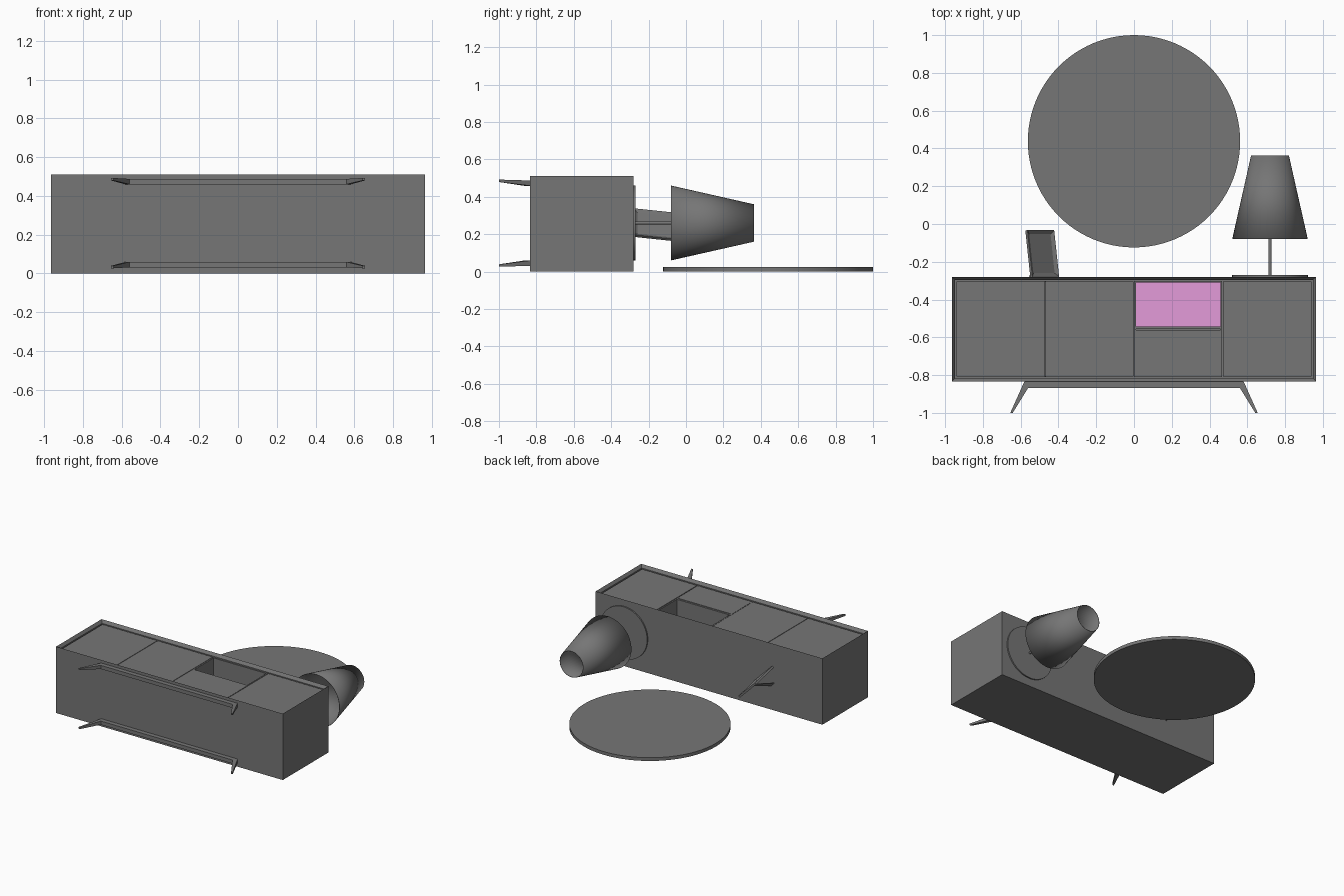
import bpy, bmesh, math
from mathutils import Matrix, Vector

if "Cube" in bpy.data.objects:
    bpy.data.objects.remove(bpy.data.objects["Cube"])


def material(name, r, g, b):
    mat = bpy.data.materials.new(name)
    mat.diffuse_color = (r, g, b, 1)
    mat.use_nodes = True
    mat.node_tree.nodes["Principled BSDF"].inputs["Base Color"].default_value = mat.diffuse_color
    return mat


grey = material("dark_grey", 0.18, 0.18, 0.18)
pink = material("pink", 0.775, 0.33, 0.7)


def finish(name, bm, matrix=None, smooth=False, mat=grey):
    if matrix:
        bm.transform(matrix)
    bmesh.ops.recalc_face_normals(bm, faces=bm.faces)
    mesh = bpy.data.meshes.new(name)
    bm.to_mesh(mesh)
    bm.free()
    mesh.materials.append(mat)
    ob = bpy.data.objects.new(name, mesh)
    bpy.context.collection.objects.link(ob)
    if smooth:
        bpy.context.view_layer.objects.active = ob
        bpy.ops.object.select_all(action='DESELECT')
        ob.select_set(True)
        bpy.ops.object.shade_smooth_by_angle(angle=math.radians(35))
    return ob


def box_bm(x0, x1, y0, y1, z0, z1):
    bm = bmesh.new()
    size = Matrix.Diagonal((x1 - x0, y1 - y0, z1 - z0, 1))
    mid = Matrix.Translation(((x0 + x1) / 2, (y0 + y1) / 2, (z0 + z1) / 2))
    bmesh.ops.create_cube(bm, size=1, matrix=mid @ size)
    return bm


def box(name, *bounds, mat=grey):
    return finish(name, box_bm(*bounds), mat=mat)


def sink_front(bm, steps):
    """Inset and push in the +z face once per (width, depth) step."""
    bm.normal_update()
    face = max(bm.faces, key=lambda f: f.calc_center_median().z)
    for width, depth in steps:
        bmesh.ops.inset_region(bm, faces=[face], thickness=width, depth=0)
        bmesh.ops.translate(bm, verts=face.verts, vec=(0, 0, -depth))
        bm.normal_update()


def cone(name, r0, r1, y0, y1, x, z, caps=True, segs=48):
    """Round part whose axis runs along y."""
    bm = bmesh.new()
    bmesh.ops.create_cone(bm, cap_ends=caps, segments=segs, radius1=r0, radius2=r1, depth=y1 - y0)
    m = Matrix.Translation((x, (y0 + y1) / 2, z)) @ Matrix.Rotation(-math.pi / 2, 4, 'X')
    return finish(name, bm, m, smooth=True)


# Cabinet shell with a sloping front rim and a deep cavity
shell = box_bm(-0.964, 0.964, -0.833, -0.28, 0, 0.51)
sink_front(shell, [(0.022, 0.022), (0.001, 0.468)])
finish("cabinet_shell", shell)

# Doors, drawer front, dividers and niche walls
for name, x0, x1, y1 in (("outer_left_door", -0.94, -0.474, -0.304),
                         ("inner_left_door", -0.47, -0.003, -0.304),
                         ("drawer_front", 0.003, 0.466, -0.56),
                         ("right_door", 0.472, 0.94, -0.304)):
    box(name, x0, x1, -0.808, y1, 0.46, 0.485)
for name, x0, x1, z1 in (("left_divider", -0.477, -0.467, 0.475),
                         ("niche_left_wall", 0.0, 0.01, 0.484),
                         ("niche_right_wall", 0.457, 0.467, 0.484)):
    box(name, x0, x1, -0.809, -0.303, 0.02, z1)
box("niche_shelf", 0.01, 0.457, -0.557, -0.543, 0.02, 0.483)
box("niche_ceiling", 0.01, 0.457, -0.309, -0.303, 0.02, 0.483)

# Coloured back of the open niche
box("niche_back", 0.01, 0.457, -0.543, -0.309, 0.02, 0.03, mat=pink)

# Leg frames: a rail with splayed, tapering feet, one front and one back
half = [(0.58, -0.833), (0.655, -1.0), (0.642, -1.0), (0.56, -0.867)]
profile = half + [(-x, y) for x, y in reversed(half)]
for name, side in (("front_leg_frame", 1), ("back_leg_frame", -1)):
    bm = bmesh.new()
    rings = []
    for rail_z, foot_z in ((0.2, 0.22), (0.228, 0.233)):
        rings.append([bm.verts.new((x, y, 0.259 + side * (foot_z if y < -0.9 else rail_z)))
                      for x, y in profile])
    a, b = rings
    for i in range(8):
        j = (i + 1) % 8
        bm.faces.new((a[i], a[j], b[j], b[i]))
    for r in rings:
        for quad in ((0, 1, 2, 3), (4, 5, 6, 7), (0, 3, 4, 7)):
            bm.faces.new([r[k] for k in quad])
    finish(name, bm)

# Round wall mirror
bm = bmesh.new()
bmesh.ops.create_cone(bm, cap_ends=True, segments=96, radius1=0.562, radius2=0.562, depth=0.025)
finish("round_mirror", bm, Matrix.Translation((0, 0.438, 0.0125)), smooth=True)

# Table lamp
cone("lamp_base", 0.2, 0.2, -0.28, -0.27, 0.72, 0.26)
cone("lamp_pole", 0.008, 0.008, -0.27, 0.0, 0.72, 0.26, segs=16)
shade = cone("lamp_shade", 0.2, 0.1, -0.08, 0.363, 0.72, 0.26, caps=False)
wall = shade.modifiers.new("wall", 'SOLIDIFY')
wall.thickness = 0.003

# Photo frame, turned 45 degrees and leaning back
u = Vector((1, 0, -1)).normalized()
n = Vector((1, 0, 1)).normalized()
turn = Matrix((u, (0, 1, 0), n)).transposed().to_4x4()
place = Matrix.Translation((-0.47, -0.28, 0.265)) @ turn
lean = Matrix.Rotation(math.radians(-8.5), 4, 'X')
bm = box_bm(-0.1, 0.1, 0, 0.25, -0.012, 0.004)
sink_front(bm, [(0.005, 0), (0.024, 0.01)])
finish("photo_frame", bm, place @ lean)

# Hinged strut behind the photo frame
bm = bmesh.new()
ends = [[bm.verts.new((x, y, z)) for x in (-w, w)]
        for w, y, z in ((0.015, 0.15, -0.034), (0.02, 0.0, -0.094),
                        (0.02, 0.0, -0.1), (0.015, 0.158, -0.035))]
for i in range(4):
    p, q = ends[i], ends[(i + 1) % 4]
    bm.faces.new((p[0], p[1], q[1], q[0]))
for s in (0, 1):
    bm.faces.new([e[s] for e in ends])
finish("photo_frame_strut", bm, place)
